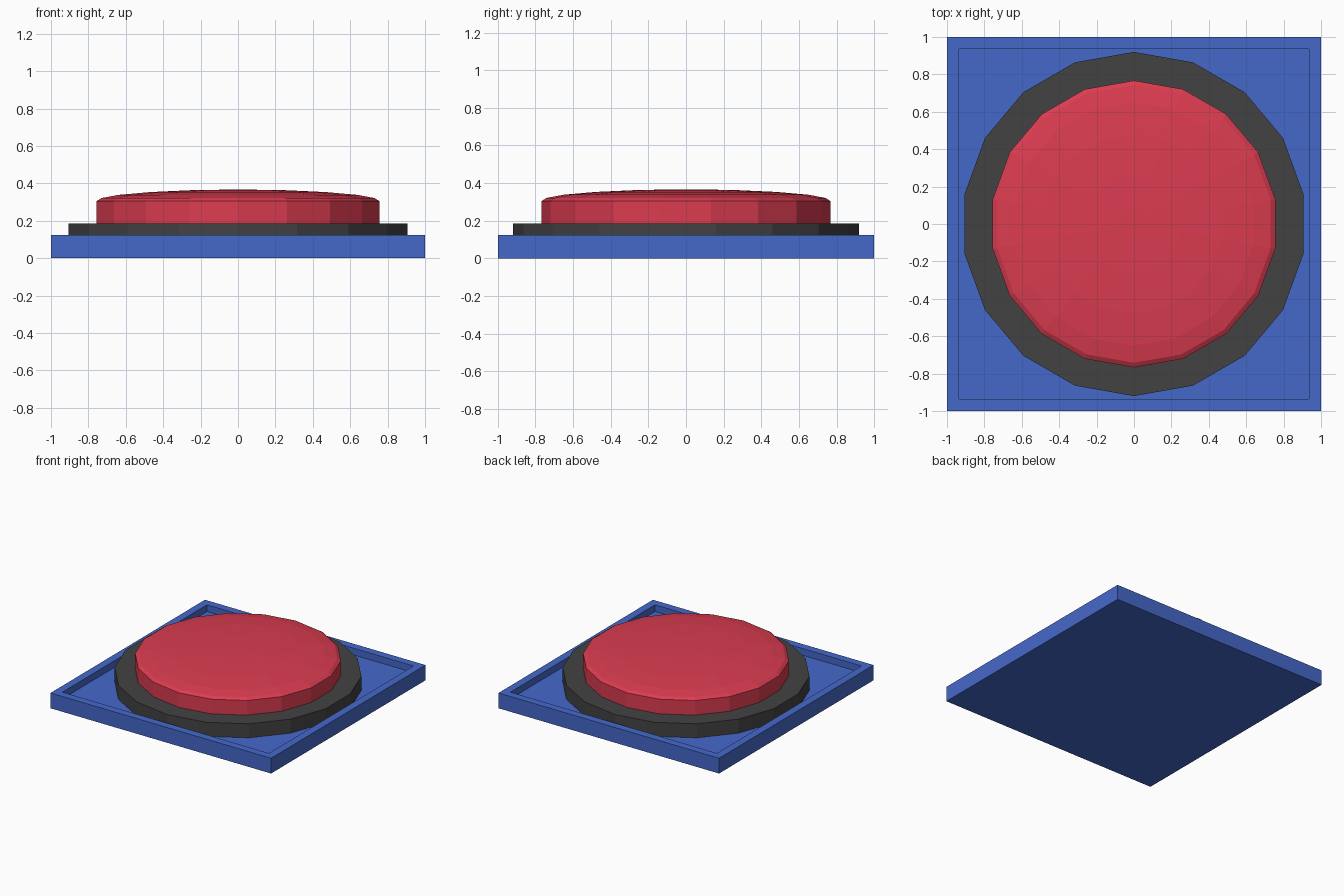
import bpy, bmesh
from math import cos, sin, pi

if "Cube" in bpy.data.objects:
    bpy.data.objects.remove(bpy.data.objects["Cube"])

SIDES = 18
FLOOR = 0.07


def material(name, rgb):
    m = bpy.data.materials.new(name)
    m.diffuse_color = (*rgb, 1)
    m.use_nodes = True
    m.node_tree.nodes["Principled BSDF"].inputs["Base Color"].default_value = m.diffuse_color
    return m


def finish(name, bm, mat):
    bmesh.ops.recalc_face_normals(bm, faces=bm.faces)
    me = bpy.data.meshes.new(name)
    bm.to_mesh(me)
    bm.free()
    me.materials.append(mat)
    ob = bpy.data.objects.new(name, me)
    bpy.context.collection.objects.link(ob)
    return ob


def lathe(name, profile, mat, closed=False):
    """Stack 18-sided rings from (radius, z) points; a closed profile makes a collar."""
    bm = bmesh.new()
    rings = []
    for r, z in profile:
        angles = [pi / 2 + 2 * pi * i / SIDES for i in range(SIDES)]
        rings.append([bm.verts.new((r * cos(a), r * sin(a), z)) for a in angles])
    pairs = list(zip(rings, rings[1:]))
    if closed:
        pairs.append((rings[-1], rings[0]))
    else:
        bm.faces.new(rings[0])
        bm.faces.new(rings[-1])
    for lo, hi in pairs:
        for i in range(SIDES):
            j = (i + 1) % SIDES
            bm.faces.new((lo[i], lo[j], hi[j], hi[i]))
    return finish(name, bm, mat)


blue = material("blue", (0.06, 0.14, 0.59))
dark = material("dark_grey", (0.055, 0.055, 0.055))
red = material("red", (0.71, 0.045, 0.08))

# Square tray with a raised lip
bm = bmesh.new()
bmesh.ops.create_cube(bm, size=2)
for v in bm.verts:
    v.co.z = 0.125 if v.co.z > 0 else 0
bm.normal_update()
top = max(bm.faces, key=lambda f: f.calc_center_median().z)
bmesh.ops.inset_region(bm, faces=[top], thickness=0.09)
rim = list(top.edges)
ext = bmesh.ops.extrude_face_region(bm, geom=[top])
for v in [g for g in ext["geom"] if isinstance(g, bmesh.types.BMVert)]:
    v.co.z = FLOOR
if top.is_valid and all(abs(v.co.z - 0.125) < 1e-5 for v in top.verts):
    bmesh.ops.delete(bm, geom=[top], context='FACES_ONLY')
finish("base_tray", bm, blue)

# Collar around the button
lathe("collar", [(0.92, FLOOR), (0.92, 0.185), (0.767, 0.185), (0.767, FLOOR)], dark, closed=True)

# Button with a shallow domed top
lathe("button", [(0.767, FLOOR), (0.767, 0.305), (0.742, 0.321), (0.65, 0.338),
                 (0.48, 0.353), (0.26, 0.363), (0.08, 0.366)], red)
